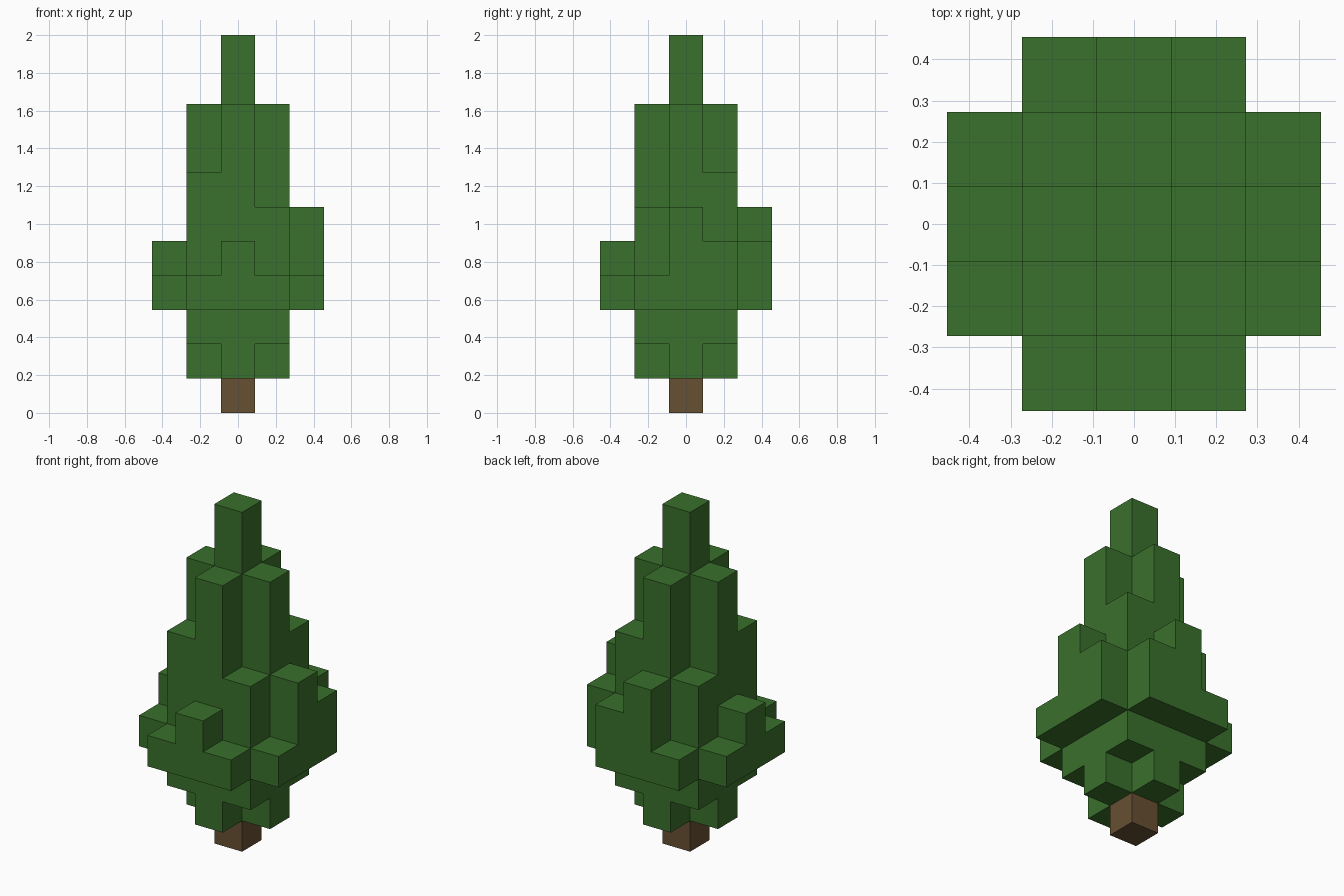
import bpy
import bmesh
from mathutils import Vector

default_cube = bpy.data.objects.get("Cube")
if default_cube:
    bpy.data.objects.remove(default_cube, do_unlink=True)

UNIT = 2 / 11  # edge of one block


def make_material(name, color):
    mat = bpy.data.materials.new(name)
    mat.use_nodes = True
    mat.diffuse_color = color
    mat.node_tree.nodes["Principled BSDF"].inputs["Base Color"].default_value = color
    return mat


def column(x, y, bottom, top):
    return {(x, y, z) for z in range(bottom, top)}


def block_object(name, cells, neighbours, mat):
    """Join unit blocks into one shell, leaving out faces hidden by neighbours."""
    bm = bmesh.new()
    axes = [Vector((1, 0, 0)), Vector((0, 1, 0)), Vector((0, 0, 1))]
    for cell in sorted(cells):
        center = Vector(cell) + Vector((0, 0, 0.5))
        for i in range(3):
            u, v = axes[(i + 1) % 3] / 2, axes[(i + 2) % 3] / 2
            for side in (1, -1):
                n = axes[i] * side
                if tuple(int(c) for c in Vector(cell) + n) in cells | neighbours:
                    continue
                mid = center + n / 2
                ring = [mid - u - v, mid + u - v, mid + u + v, mid - u + v]
                bm.faces.new([bm.verts.new(p * UNIT) for p in ring[::side]])
    bmesh.ops.remove_doubles(bm, verts=bm.verts, dist=0.001)
    mesh = bpy.data.meshes.new(name)
    bm.to_mesh(mesh)
    bm.free()
    mesh.materials.append(mat)
    obj = bpy.data.objects.new(name, mesh)
    bpy.context.collection.objects.link(obj)
    return obj


leaf_green = make_material("leaf green", (0.042, 0.162, 0.025, 1))
bark_brown = make_material("bark brown", (0.136, 0.08, 0.032, 1))

# Top height of every column in blocks, rows from back to front
TOPS = [
    [0, 4, 6, 5, 0],
    [4, 6, 9, 7, 5],
    [5, 9, 11, 9, 6],
    [4, 7, 9, 6, 4],
    [0, 4, 5, 4, 0],
]

# Foliage: the underside steps up away from the trunk
foliage = set()
for row, heights in enumerate(TOPS):
    for col, top in enumerate(heights):
        x, y = col - 2, 2 - row
        if max(abs(x), abs(y)) == 2:
            bottom = 3
        else:
            bottom = max(1, abs(x) + abs(y))
        foliage |= column(x, y, bottom, top)

# Trunk: one block under the middle
trunk = column(0, 0, 0, 1)

block_object("foliage", foliage, trunk, leaf_green)
block_object("trunk", trunk, foliage, bark_brown)
